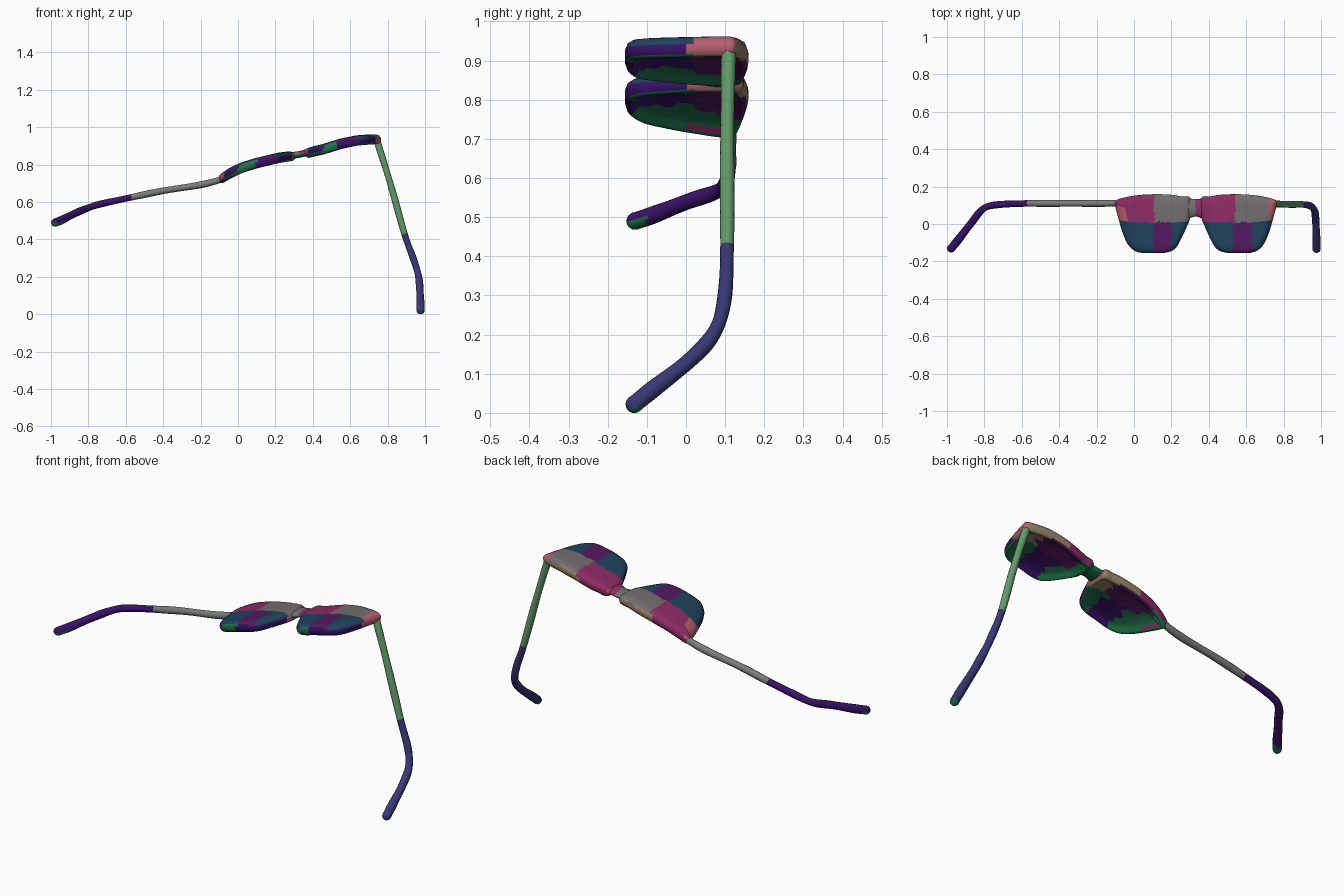
import bpy, bmesh, math
from mathutils import Vector

if "Cube" in bpy.data.objects:
    bpy.data.objects.remove(bpy.data.objects["Cube"])

COLORS = {
    "pink": (0.27, 0.025, 0.13), "coral": (0.45, 0.11, 0.15), "grey": (0.17, 0.155, 0.16),
    "teal": (0.014, 0.055, 0.11), "violet": (0.09, 0.010, 0.115), "green": (0.014, 0.17, 0.07),
    "sage": (0.13, 0.33, 0.15), "indigo": (0.04, 0.04, 0.18), "purple": (0.04, 0.006, 0.14),
    "sand": (0.30, 0.23, 0.14), "silver": (0.20, 0.20, 0.20),
}
MATS = {}
for name, c in COLORS.items():
    MATS[name] = bpy.data.materials.new(name)
    MATS[name].diffuse_color = (*c, 1)


def catmull(pts, closed, steps):
    """Smooth curve through points."""
    n, out = len(pts), []
    get = (lambda i: pts[i % n]) if closed else (lambda i: pts[max(0, min(n - 1, i))])
    for i in range(n if closed else n - 1):
        a, b, c, d = (get(i + k) for k in (-1, 0, 1, 2))
        for s in range(steps):
            t = s / steps
            out.append(0.5 * (2 * b + (c - a) * t + (2 * a - 5 * b + 4 * c - d) * t * t
                              + (3 * b - a - 3 * c + d) * t ** 3))
    if not closed:
        out.append(pts[-1])
    return out


def skin(name, rings, color):
    """Join rings of points, close both ends, colour faces by a rule."""
    bm = bmesh.new()
    loops = [[bm.verts.new(p) for p in r] for r in rings]
    n = len(loops[0])
    for a, b in zip(loops, loops[1:]):
        for i in range(n):
            bm.faces.new((a[i], a[(i + 1) % n], b[(i + 1) % n], b[i]))
    bm.faces.new(loops[0])
    bm.faces.new(loops[-1])
    bmesh.ops.recalc_face_normals(bm, faces=bm.faces)
    names = list(MATS)
    for f in bm.faces:
        f.smooth = True
        f.normal_update()
        f.material_index = names.index(color(f.calc_center_median(), f.normal))
    me = bpy.data.meshes.new(name)
    bm.to_mesh(me)
    bm.free()
    for m in MATS.values():
        me.materials.append(m)
    ob = bpy.data.objects.new(name, me)
    bpy.context.collection.objects.link(ob)
    return ob


def tube(name, pts, ref, color, rad, steps=6, sides=14):
    """Sweep an ellipse along a path; rad(t) gives the two half widths."""
    path = catmull([Vector(p) for p in pts], False, steps)
    ref, rings = Vector(ref), []
    d1 = (path[-1] - path[-2]).normalized()
    last = len(path) - 1
    r_end = min(rad(1))
    stations = [(p, i / last, 1, (path[min(i + 1, last)] - path[max(i - 1, 0)]).normalized())
                for i, p in enumerate(path)]
    # rounded cap at the far end
    for a in (25, 50, 70, 84):
        a = math.radians(a)
        stations.append((path[-1] + d1 * r_end * math.sin(a), 1, math.cos(a), d1))
    for p, t, k, d in stations:
        u = d.cross(ref).normalized()
        v = u.cross(d)
        ra, rb = rad(t)
        rings.append([p + k * (u * ra * math.cos(w) + v * rb * math.sin(w))
                      for w in (2 * math.pi * j / sides for j in range(sides))])
    return skin(name, rings, color)


# Height of the wrapped front along x
CURVE = [(-0.10, 0.722), (-0.04, 0.757), (0.02, 0.785), (0.10, 0.81), (0.22, 0.838), (0.33, 0.855),
         (0.45, 0.882), (0.55, 0.913), (0.64, 0.931), (0.77, 0.941)]


def height(x):
    for (x0, z0), (x1, z1) in zip(CURVE, CURVE[1:]):
        if x <= x1:
            break
    return z0 + (z1 - z0) * (x - x0) / (x1 - x0)


MID = 0.33
NORMAL = Vector((-0.21, 0, 0.98))
OUTLINE = [(0.03, 0.138), (0.08, 0.148), (0.14, 0.157), (0.24, 0.159), (0.34, 0.150), (0.425, 0.128),
           (0.43, 0.10), (0.41, 0.02), (0.385, -0.06), (0.355, -0.118), (0.31, -0.150),
           (0.24, -0.156), (0.16, -0.153), (0.11, -0.130), (0.075, -0.07), (0.048, -0.01), (0.03, 0.04)]
# scale from lens centre, offset across the thickness
SECTION = [(0.04, 0.026), (0.2, 0.026), (0.3, 0.026), (0.4, 0.026), (0.5, 0.026), (0.6, 0.026),
           (0.7, 0.026), (0.8, 0.025), (0.9, 0.023),
           (0.97, 0.016), (1.0, 0.004), (1.0, -0.008), (0.97, -0.022), (0.92, -0.029),
           (0.87, -0.027), (0.82, -0.016), (0.7, -0.010), (0.5, -0.008), (0.25, -0.007), (0.04, -0.007)]


def lens_color(c, n):
    """Patchwork of colours, split by direction and place."""
    x = c.x + 0.1 if c.x < MID else c.x - MID
    if n.z > 0.4:
        if c.y > 0.01:
            if c.x > 0.72 or (c.x < -0.04 and c.y < 0.09):
                return "coral"
            return "pink" if x < 0.21 else "grey"
        return "teal" if x < 0.2 else "violet" if x < 0.3 else "teal"
    if abs(n.x) > 0.5 and n.z > -0.3:
        return "coral" if c.y > 0 else "purple"
    if n.z > -0.4:
        return ("pink" if x < 0.2 else "sand") if c.y > 0 else ("green" if x < 0.2 else "purple")
    if c.y > 0.02:
        return "green" if x < 0.1 else "violet" if x < 0.3 else "sand"
    return "green" if x < 0.15 else "purple" if x < 0.27 else "green"


# Lens halves of the front
for side, name in ((1, "right_lens"), (-1, "left_lens")):
    loop = catmull([Vector(p) for p in OUTLINE], True, 4)
    rings = []
    for s, w in SECTION:
        ring = []
        for p in loop:
            x = MID + side * (0.225 + (p.x - 0.225) * s)
            y = p.y * s
            ring.append(Vector((x, y, height(x))) + NORMAL * w)
        rings.append(ring)
    skin(name, rings, lens_color)

# Nose bridge, flaring into both lenses
tube("bridge", [(x, 0.088 - 0.10 * abs(x - MID), height(x)) for x in (0.27, 0.30, 0.33, 0.36, 0.39)],
     (0, 0, 1), lambda c, n: ("pink" if c.x > MID else "grey") if n.z > 0 else "green",
     lambda t: (0.047 + 0.02 * (2 * t - 1) ** 2, 0.018), steps=4, sides=20)


def arm_radius(t):
    r = 0.018 + 0.0008 * math.sin(t * 37) + 0.005 * max(0, (t - 0.6) / 0.4)
    return r, r


# Right temple arm, hanging down
tube("right_temple", [(0.70, 0.11, 0.933), (0.737, 0.11, 0.933), (0.758, 0.108, 0.88), (0.82, 0.105, 0.68),
                      (0.89, 0.105, 0.43), (0.94, 0.098, 0.29), (0.965, 0.072, 0.205),
                      (0.972, 0.01, 0.135), (0.975, -0.085, 0.06), (0.976, -0.132, 0.022)],
     (1, 0, 0),
     lambda c, n: "sage" if c.z > 0.43 else "green" if c.y < -0.11 and n.z < -0.4 else "indigo",
     arm_radius)

# Left temple arm, spread outwards
tube("left_temple", [(-0.04, 0.11, 0.755), (-0.09, 0.112, 0.722), (-0.20, 0.11, 0.692), (-0.40, 0.11, 0.66),
                     (-0.57, 0.11, 0.625), (-0.74, 0.102, 0.588), (-0.81, 0.078, 0.565),
                     (-0.87, 0.005, 0.54), (-0.94, -0.085, 0.505), (-0.977, -0.13, 0.490)],
     (0, 0, 1),
     lambda c, n: "silver" if c.x > -0.57 else "green" if c.y < -0.10 and n.z < 0 else "purple",
     arm_radius)

for m in bpy.data.materials:
    if m.users and not m.is_grease_pencil:
        m.use_nodes = True
        m.node_tree.nodes["Principled BSDF"].inputs["Base Color"].default_value = m.diffuse_color
